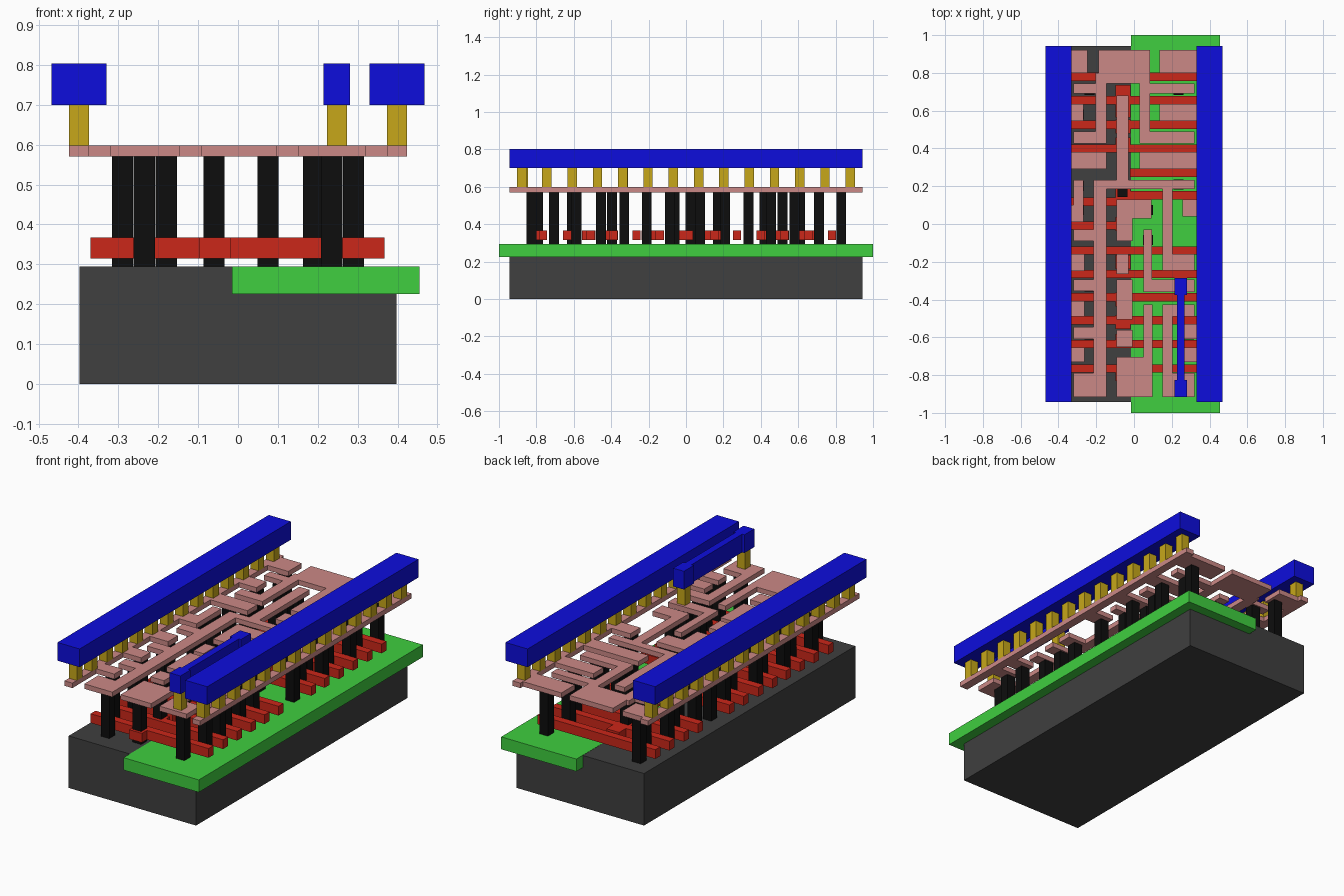
import bpy, bmesh
from mathutils import Matrix


def part(name, boxes, color=None):
    """One object from boxes (x0, x1, y0, y1, z0, z1)."""
    bm = bmesh.new()
    for x0, x1, y0, y1, z0, z1 in boxes:
        m = Matrix.Translation(((x0 + x1) / 2, (y0 + y1) / 2, (z0 + z1) / 2))
        m = m @ Matrix.Diagonal((x1 - x0, y1 - y0, z1 - z0, 1))
        bmesh.ops.create_cube(bm, size=1, matrix=m)
    mesh = bpy.data.meshes.new(name)
    bm.to_mesh(mesh)
    bm.free()
    ob = bpy.data.objects.new(name, mesh)
    bpy.context.collection.objects.link(ob)
    if color:
        mat = bpy.data.materials.new(name + "_color")
        mat.diffuse_color = (*color, 1)
        mesh.materials.append(mat)
    return ob


def layer(rects, z0, z1):
    return [(*r, z0, z1) for r in rects]


def posts(points, z0, z1, size=0.05):
    h = size / 2
    return [(x - h, x + h, y - h, y + h, z0, z1) for x, y in points]


# Substrate and the well set into its right side
part("substrate", [(-0.398, 0.398, -0.943, 0.943, 0, 0.294)], (0.05, 0.05, 0.05))
part("well", [(-0.015, 0.455, -1, 1, 0.225, 0.295)], (0.05, 0.62, 0.05))

# Gate strips with widened landing pads near the middle
full_rows = [0.78, 0.655, 0.525, 0.40, -0.14, -0.265, -0.387, -0.51, -0.635, -0.765]
strips = [(-0.37, 0.367, y - 0.022, y + 0.022) for y in full_rows]
strips += [(-0.02, 0.367, 0.25, 0.294), (-0.095, 0.367, 0.13, 0.174),
           (-0.37, -0.02, 0.096, 0.14), (-0.37, -0.02, -0.03, 0.014)]
pad_rows = [0.70, 0.60, 0.515, 0.42, 0.175, 0.0, -0.20, -0.40, -0.52, -0.62, -0.795]
pads = [(-0.098, -0.018, y - 0.037, y + 0.037) for y in pad_rows]
part("gate_strips", layer(strips + pads, 0.315, 0.367), (0.6, 0.02, 0.01))

# Contact posts between the substrate and the wiring plate
left_x = {0.83: -0.29, 0.71: -0.235, 0.58: -0.29, 0.455: -0.235, 0.335: -0.29,
          0.20: -0.29, 0.075: -0.29, -0.06: -0.235, -0.21: -0.29, -0.33: -0.235,
          -0.455: -0.29, -0.585: -0.235, -0.705: -0.29, -0.825: -0.235}
right_x = {0.83: 0.29, 0.71: 0.235, 0.58: 0.29, 0.455: 0.235, 0.335: 0.29,
           0.21: 0.235, 0.075: 0.29, -0.21: 0.235, -0.33: 0.235, -0.455: 0.235,
           -0.585: 0.29, -0.705: 0.29, -0.825: 0.235}
contacts = [(x, y) for d in (left_x, right_x) for y, x in d.items()]
contacts += [(-0.18, 0.335), (0.19, 0.335), (0.075, 0.075), (0.075, -0.085)]
contacts += [(-0.06, y) for y in (0.61, 0.515, 0.42, 0.17, 0.025, -0.21, -0.395, -0.61, -0.79)]
part("contact_posts", posts(contacts, 0.294, 0.57, 0.053), (0.004, 0.004, 0.004))

# Wiring plate: side rails, fingers from each rail, then the inner traces
wires = [(-0.424, -0.375, -0.943, 0.943), (0.375, 0.424, -0.943, 0.943)]
left_fingers = [(0.80, 0.92, -0.246), (0.545, 0.635, -0.267), (0.29, 0.38, -0.145),
                (0.01, 0.10, -0.267), (-0.25, -0.16, -0.262), (-0.49, -0.407, -0.262),
                (-0.73, -0.655, -0.262)]
wires += [(-0.38, x, a, b) for a, b, x in left_fingers]
right_fingers = [(0.80, 0.92, 0.135), (0.545, 0.635, 0.135), (0.29, 0.38, 0.03),
                 (0.04, 0.13, 0.257), (-0.61, -0.53, 0.257), (-0.73, -0.655, 0.257)]
wires += [(x, 0.38, a, b) for a, b, x in right_fingers]
left_traces = [(-0.32, -0.145, 0.69, 0.745), (-0.32, -0.145, 0.425, 0.49),
               (-0.204, -0.145, 0.425, 0.80), (-0.214, -0.145, -0.915, 0.233),
               (-0.32, -0.267, 0.04, 0.233), (-0.32, -0.145, -0.09, -0.03),
               (-0.32, -0.145, -0.355, -0.295), (-0.32, -0.145, -0.61, -0.545),
               (-0.32, -0.145, -0.915, -0.79)]
middle_traces = [(-0.188, 0.085, 0.745, 0.92), (-0.093, -0.029, 0.19, 0.68),
                 (-0.214, 0.32, 0.185, 0.233), (-0.093, 0.093, 0.03, 0.13),
                 (-0.093, -0.008, -0.09, 0.13), (-0.093, -0.029, -0.265, -0.16),
                 (-0.093, -0.008, -0.505, -0.295), (-0.093, -0.008, -0.65, -0.56),
                 (-0.093, 0.098, -0.915, -0.705), (0.05, 0.098, -0.915, -0.425)]
right_traces = [(0.03, 0.085, 0.49, 0.80), (0.03, 0.32, 0.69, 0.745),
                (0.03, 0.32, 0.425, 0.49), (0.15, 0.204, -0.245, 0.233),
                (0.15, 0.32, -0.245, -0.16), (0.05, 0.095, -0.36, -0.03),
                (0.05, 0.32, -0.36, -0.295), (0.15, 0.32, -0.49, -0.425),
                (0.15, 0.204, -0.915, -0.425), (0.15, 0.32, -0.915, -0.79)]
wires += left_traces + middle_traces + right_traces
part("wiring_plate", layer(wires, 0.57, 0.598), (0.6, 0.25, 0.24))

# Gold studs lifting the top bars
studs = [(s * 0.399, -0.879 + 0.1352 * i) for s in (-1, 1) for i in range(14)]
studs += [(0.248, -0.335), (0.248, -0.87)]
part("gold_studs", posts(studs, 0.598, 0.70), (0.57, 0.39, 0.01))

# Two long power bars and the short link bar with wide ends
blue = (0.004, 0.004, 0.72)
for side, x in (("left", -0.399), ("right", 0.399)):
    part(side + "_power_bar", [(x - 0.069, x + 0.069, -0.943, 0.943, 0.70, 0.803)], blue)
link = [(0.228, 0.268, -0.84, -0.36), (0.214, 0.281, -0.375, -0.287),
        (0.214, 0.281, -0.915, -0.827)]
part("link_bar", layer(link, 0.70, 0.803), blue)
